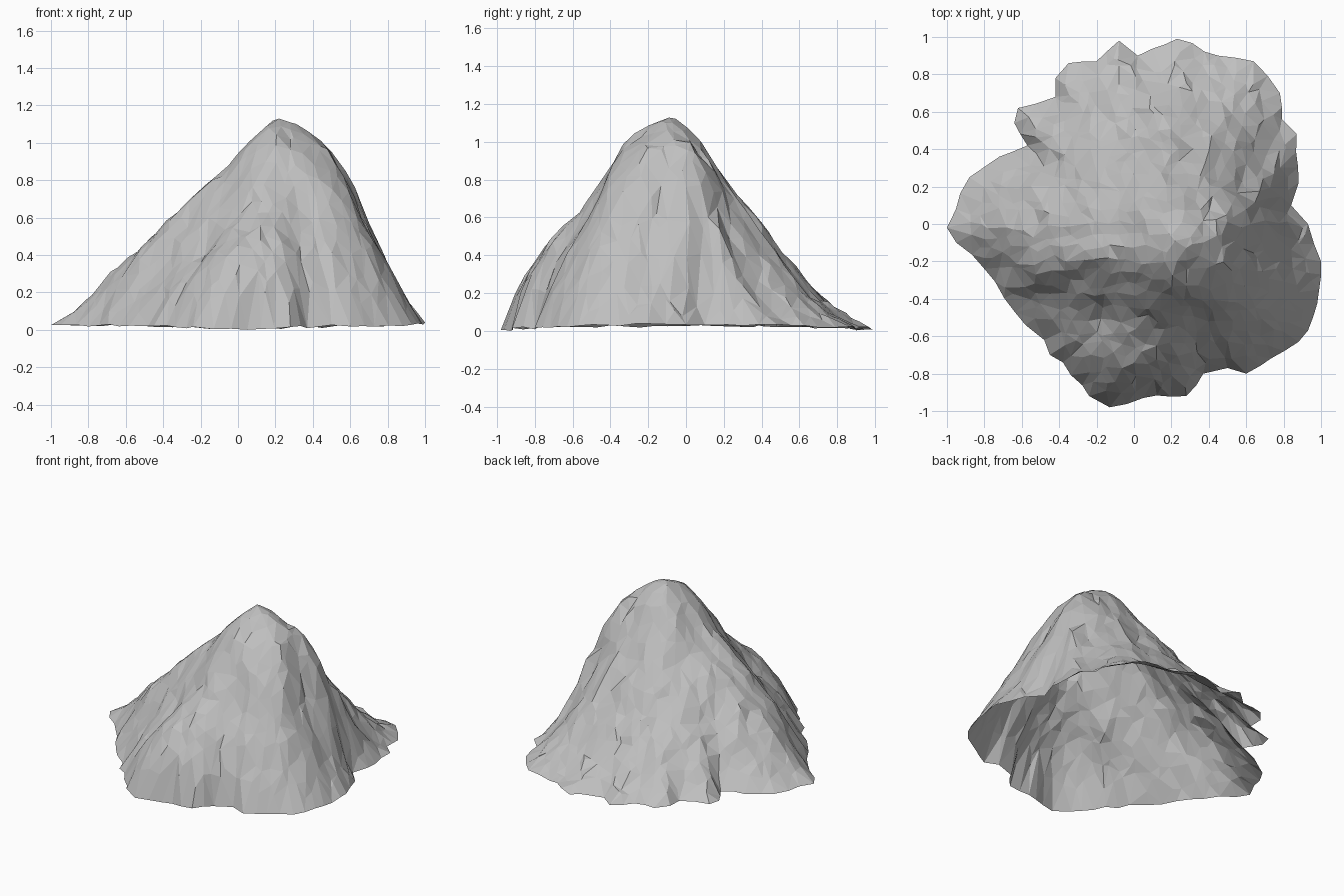
import bpy
import math
import random
from mathutils import Vector, noise
from mathutils.geometry import delaunay_2d_cdt

random.seed(4)
cube = bpy.data.objects.get("Cube")
if cube:
    bpy.data.objects.remove(cube, do_unlink=True)

PEAK = Vector((0.22, -0.09))
SPACING = 0.064

# Foot of the mountain, counter-clockwise from the east
OUTLINE = [(1, -.2), (.93, 0), (.84, .1), (.88, .22), (.87, .48), (.79, .56),
           (.78, .7), (.64, .87), (.45, .9), (.23, .99), (.02, .9), (-.08, .98),
           (-.2, .87), (-.35, .86), (-.42, .78), (-.42, .68), (-.62, .62),
           (-.64, .54), (-.57, .42), (-.72, .36), (-.88, .25), (-1, -.02),
           (-.95, -.1), (-.8, -.24), (-.58, -.54), (-.48, -.62), (-.45, -.7),
           (-.38, -.74), (-.24, -.92), (-.13, -.98), (.05, -.93), (.28, -.92),
           (.37, -.8), (.5, -.77), (.6, -.8), (.88, -.63), (.93, -.57), (.99, -.35)]

# Slope heights from summit to foot, by compass angle in degrees
STEPS = [0, .06, .15, .3, .45, .6, .75, .9, 1]
SLOPES = [(-8, [1.09, 1.02, .84, .56, .34, .14, .04]),
          (14, [1.09, 1.02, .92, .77, .5, .15, .03]),
          (28, [1.08, 1.02, .9, .72, .38, .13, .03]),
          (45, [1.06, .92, .72, .43, .22, .08, .03]),
          (62, [1.04, .79, .58, .38, .2, .08, .03]),
          (90, [1.03, .77, .56, .37, .19, .07, .02]),
          (130, [1.02, .81, .63, .45, .28, .12, .03]),
          (177, [.98, .79, .66, .47, .32, .11, .04]),
          (191, [1.01, .85, .72, .56, .4, .15, .03]),
          (207, [1.03, .87, .71, .51, .3, .12, .03]),
          (225, [1.04, .88, .67, .49, .35, .18, .03]),
          (262, [1.09, .99, .76, .58, .47, .28, .02]),
          (320, [1.08, .97, .83, .63, .4, .18, .02])]


def lerp(a, b, f):
    return a + (b - a) * f


def around(table, angle):
    """Find the two neighbours of an angle in a sorted ring, and the blend."""
    for i, (a, va) in enumerate(table):
        b, vb = table[(i + 1) % len(table)]
        span = (b - a) % 360
        off = (angle - a) % 360
        if off <= span:
            return va, vb, off / span
    return table[0][1], table[0][1], 0


def bearing(p):
    d = p - PEAK
    return math.degrees(math.atan2(d.y, d.x))


RIM = [(bearing(Vector(p)), (Vector(p) - PEAK).length) for p in OUTLINE]


def reach(p):
    """Share of the way from the summit to the foot."""
    return (p - PEAK).length / lerp(*around(RIM, bearing(p)))


def soft_reach(p):
    """Like reach, but notches in the foot fade out towards the summit."""
    near = [lerp(*around(RIM, bearing(p) + turn)) for turn in range(-16, 17, 4)]
    f = min(1, reach(p)) ** 2
    return (p - PEAK).length / lerp(sum(near) / len(near), near[4], f)


def along(heights, t):
    heights = [1.135, 1.125] + heights
    for i in range(len(STEPS) - 1):
        if t <= STEPS[i + 1]:
            return lerp(heights[i], heights[i + 1],
                        (t - STEPS[i]) / (STEPS[i + 1] - STEPS[i]))
    return heights[-1]


def height(p):
    t = soft_reach(p)
    low, high, f = around(SLOPES, bearing(p))
    f = f * f * (3 - 2 * f)
    z = lerp(along(low, t), along(high, t), f)
    # Gullies run downhill, with smaller crags across them
    a = math.radians(bearing(p))
    gully = noise.noise(Vector((math.cos(a) * 4, math.sin(a) * 4, t * 2.5)))
    crag = noise.noise(Vector((p.x * 7, p.y * 7, 3)))
    fade = max(0, math.sin(math.pi * min(t, 1)))
    return max(.02, z + fade * (.025 * gully + .04 * crag))


# Foot points, each edge split with a slight wobble
foot = []
for i, p in enumerate(OUTLINE):
    a, b = Vector(p), Vector(OUTLINE[(i + 1) % len(OUTLINE)])
    n = max(1, round((b - a).length / .09))
    for k in range(n):
        wobble = Vector((random.uniform(-.01, .01), random.uniform(-.01, .01)))
        foot.append(a.lerp(b, k / n) + (wobble if k else Vector((0, 0))))

# Scattered slope points
points = list(foot)
count = int(1 / SPACING) + 1
for i in range(-count, count + 1):
    for j in range(-count, count + 1):
        p = Vector(((i + j % 2 / 2) * SPACING, j * SPACING))
        p += Vector((random.uniform(-.4, .4), random.uniform(-.4, .4))) * SPACING
        if reach(p) < .95:
            points.append(p)
points.append(PEAK.copy())

edges = [(i, (i + 1) % len(foot)) for i in range(len(foot))]
flat, _, faces, *_ = delaunay_2d_cdt(points, edges, [], 1, 1e-5)

# Raise the points and push some sideways for broken rock
verts = []
for p in flat:
    t = reach(p)
    if t > .955:
        # The foot lifts a little to the east and west
        verts.append((p.x, p.y, .012 + .025 * abs(p.x) + random.uniform(-.008, .008)))
        continue
    rough = min(1, t * 2)
    z = height(p) + random.uniform(-.012, .012) * rough
    push = noise.noise_vector(Vector((p.x * 6, p.y * 6, z * 6))) * .05 * rough * (1 - t)
    verts.append((p.x + push.x, p.y + push.y, z))

low = min(v[2] for v in verts)
mesh = bpy.data.meshes.new("mountain")
mesh.from_pydata([(x, y, z - low) for x, y, z in verts], [], faces)
mesh.update()
if sum(f.normal.z for f in mesh.polygons) < 0:
    mesh.flip_normals()

# Plain grey rock, flat shaded
rock = bpy.data.materials.new("grey rock")
rock.use_nodes = True
rock.diffuse_color = (.52, .52, .52, 1)
rock.node_tree.nodes["Principled BSDF"].inputs["Base Color"].default_value = (.52, .52, .52, 1)
mesh.materials.append(rock)
mountain = bpy.data.objects.new("mountain", mesh)
bpy.context.collection.objects.link(mountain)
